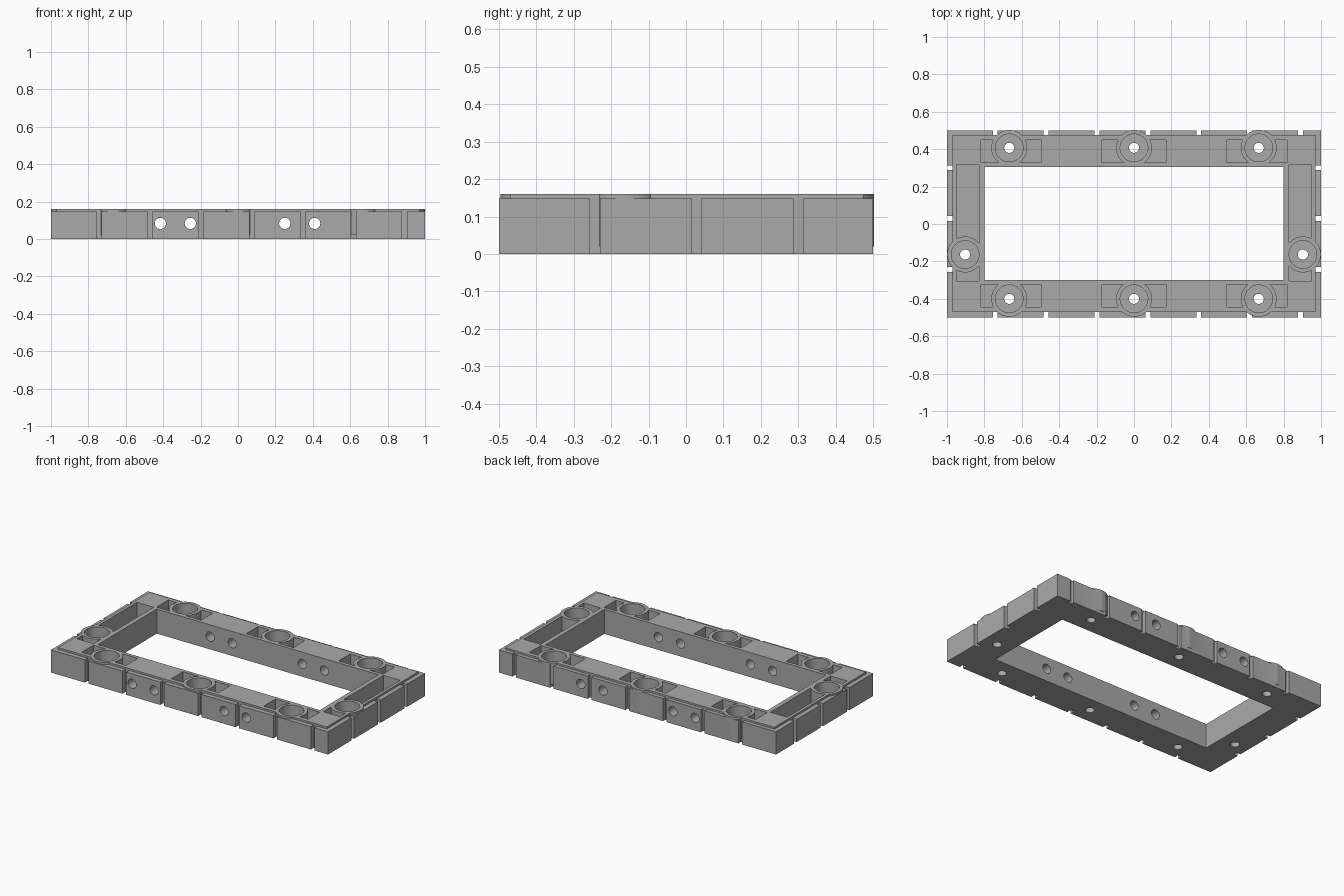
import bpy, math
from mathutils import Vector

old = bpy.data.objects.get("Cube")
if old:
    bpy.data.objects.remove(old, do_unlink=True)

# Single flat material
grey = bpy.data.materials.new("plain_grey")
grey.use_nodes = True
shade = (0.4, 0.4, 0.4, 1)
grey.diffuse_color = shade
grey.node_tree.nodes["Principled BSDF"].inputs["Base Color"].default_value = shade

HEIGHT, BRICK_TOP, FLOOR = 0.16, 0.148, 0.03


def box(name, x0, x1, y0, y1, z0, z1):
    lo, hi = Vector((x0, y0, z0)), Vector((x1, y1, z1))
    bpy.ops.mesh.primitive_cube_add(size=1, location=(lo + hi) / 2)
    ob = bpy.context.object
    ob.name = name
    ob.scale = hi - lo
    bpy.ops.object.transform_apply(location=True, scale=True)
    ob.data.materials.append(grey)
    return ob


def cylinder(name, x, y, z, radius, depth, tilt=0, sides=48):
    bpy.ops.mesh.primitive_cylinder_add(vertices=sides, radius=radius, depth=depth,
                                        location=(x, y, z), rotation=(tilt, 0, 0))
    ob = bpy.context.object
    ob.name = name
    bpy.ops.object.transform_apply(location=True, rotation=True)
    ob.data.materials.append(grey)
    return ob


def combine(target, tool, operation):
    mod = target.modifiers.new(operation.lower(), 'BOOLEAN')
    mod.operation, mod.solver, mod.object = operation, 'EXACT', tool
    bpy.context.view_layer.objects.active = target
    bpy.ops.object.modifier_apply(modifier=mod.name)
    bpy.data.objects.remove(tool, do_unlink=True)


def cut(tool):
    combine(frame, tool, 'DIFFERENCE')


# Brick-faced slab with a slightly taller inset core
frame = box("brick_frame", -1, 1, -0.5, 0.5, 0, BRICK_TOP)
combine(frame, box("core", -0.97, 0.97, -0.47, 0.475, 0.01, HEIGHT), 'UNION')
cut(box("opening", -0.8, 0.8, -0.3, 0.305, -0.1, 0.3))

# Vertical joints between the facing bricks
for i in range(7):
    x = -0.742 + i * 0.272
    for y in (-0.5, 0.505):
        cut(box("joint", x - 0.013, x + 0.013, y - 0.03, y + 0.03, -0.1, 0.3))
for i in range(3):
    y = -0.243 + i * 0.272
    for x in (-1, 1):
        cut(box("joint", x - 0.03, x + 0.03, y - 0.013, y + 0.013, -0.1, 0.3))

# Pockets sunk into the top of each rail
bosses = []
for x in (-0.667, 0, 0.667):
    for y, low in ((-0.4, -0.443), (0.407, 0.328)):
        cut(box("pocket", x - 0.17 + 0.02 * (x < 0), x + 0.17 - 0.02 * (x > 0),
                low, low + 0.12, FLOOR, 0.3))
        bosses.append((x, y))
for side in (-1, 1):
    xs = sorted((side * 0.83, side * 0.95))
    cut(box("pocket", *xs, -0.305, 0.315, FLOOR, 0.3))
    bosses.append((side * 0.903, -0.163))

# Round cups with a small hole through the floor
for x, y in bosses:
    combine(frame, cylinder("boss", x, y, (0.02 + HEIGHT) / 2, 0.096, HEIGHT - 0.02), 'UNION')
for x, y in bosses:
    cut(cylinder("cup", x, y, 0.18, 0.074, 0.2))
    cut(cylinder("drain", x, y, 0.1, 0.027, 0.4, sides=32))

# Pairs of round holes through the long rails
for x in (-0.415, -0.255, 0.25, 0.41):
    cut(cylinder("peg_hole", x, 0, 0.083, 0.03, 1.4, math.pi / 2, 32))

bpy.ops.object.select_all(action='DESELECT')
frame.select_set(True)
bpy.context.view_layer.objects.active = frame
bpy.ops.object.shade_smooth_by_angle(angle=math.radians(30))
